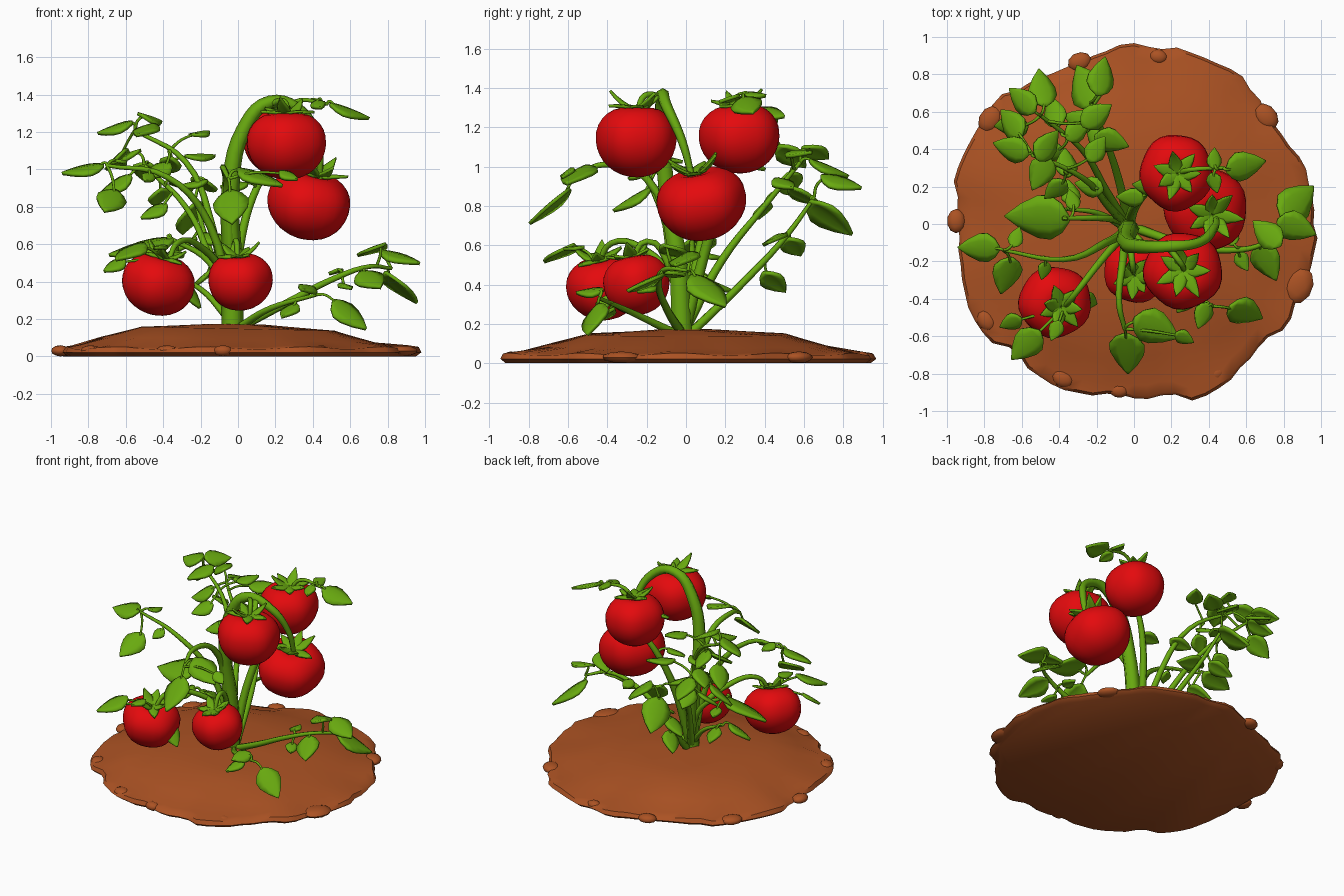
import bpy, bmesh, math, random
from mathutils import Vector, Matrix

if "Cube" in bpy.data.objects:
    bpy.data.objects.remove(bpy.data.objects["Cube"])
random.seed(4)
Z = Vector((0, 0, 1))

def material(name, rgb):
    m = bpy.data.materials.new(name)
    m.diffuse_color = (*rgb, 1)
    m.use_nodes = True
    m.node_tree.nodes["Principled BSDF"].inputs["Base Color"].default_value = m.diffuse_color
    return m
RED = material("tomato_red", (0.78, 0.003, 0.004))
GREEN = material("leaf_green", (0.14, 0.40, 0.005))
BROWN = material("soil_brown", (0.41, 0.085, 0.017))

def finish(bm, name, mat, thick=0):
    bmesh.ops.recalc_face_normals(bm, faces=bm.faces)
    me = bpy.data.meshes.new(name)
    bm.to_mesh(me)
    bm.free()
    me.materials.append(mat)
    ob = bpy.data.objects.new(name, me)
    bpy.context.collection.objects.link(ob)
    for p in me.polygons:
        p.use_smooth = True
    if thick:
        s = ob.modifiers.new("thickness", 'SOLIDIFY')
        s.thickness = thick
        s.offset = 0
    return ob

# soil mound: lofted rings with a ragged, lumpy rim
def soil():
    bm = bmesh.new()
    n = 80
    prof = [(.955, 0), (.985, .022), (.97, .045), (.91, .054), (.76, .09), (.55, .148), (.35, .158), (.12, .172)]
    jag = [random.uniform(-.035, .022) for _ in range(n // 2)]
    rings = []
    for k, (r, z) in enumerate(prof):
        ring = []
        for i in range(n):
            a = 2 * math.pi * i / n
            rag = (jag[i // 2] + .012 * math.sin(5 * a + 1) + .01 * math.sin(9 * a)) if k < 4 else .03 * math.sin(4 * a + k)
            zz = z + (.007 * math.sin(11 * a + 2) if k in (2, 3) else 0)
            if k >= 4:
                zz -= .02 * math.cos(a) * r
            ring.append(bm.verts.new(((r + rag) * math.cos(a) * .985, (r + rag) * math.sin(a) * .97, zz)))
        rings.append(ring)
    for a, b in zip(rings, rings[1:]):
        for i in range(n):
            j = (i + 1) % n
            bm.faces.new((a[i], a[j], b[j], b[i]))
    bm.faces.new(rings[0])
    bm.faces.new(rings[-1])
    # clods on the rim
    for deg, r, s in [(-21, .94, .08), (-146, .95, .05), (-114, .93, .05), (-95, .92, .04), (40, .92, .06),
                      (82, .93, .04), (143, .96, .06), (-62, .93, .045), (179, .95, .05), (108, .94, .05)]:
        a = math.radians(deg)
        m = Matrix.Translation((r * math.cos(a), r * math.sin(a) * .97, .03)) @ Matrix.Rotation(a, 4, 'Z') \
            @ Matrix.Diagonal((s, s * 1.3, .03, 1))
        bmesh.ops.create_icosphere(bm, subdivisions=2, radius=1, matrix=m)
    ob = finish(bm, "soil_mound", BROWN)
    bpy.context.view_layer.objects.active = ob
    ob.select_set(True)
    bpy.ops.object.shade_smooth_by_angle(angle=math.radians(45))
    ob.select_set(False)
soil()

# one folded, drooping leaf blade, rolled about its midrib towards `up`
def add_leaf(bm, base, d, length, width, droop=.1, fold=.2, up=Z):
    d = d.normalized()
    side = d.cross(up).normalized()
    nor = side.cross(d)
    rows = []
    for t, w in [(0, .12), (.12, .65), (.3, 1), (.5, .95), (.75, .58), (.92, .2), (1, .02)]:
        c = base + d * length * t - nor * droop * length * t * t
        w *= width / 2
        rows.append([bm.verts.new(c + side * w * s - nor * fold * w * abs(s)) for s in (-1, -.5, 0, .5, 1)])
    for a, b in zip(rows, rows[1:]):
        for i in range(4):
            bm.faces.new((a[i], a[i + 1], b[i + 1], b[i]))

# squashed, lobed fruit with a star calyx
def tomato(name, c, rad, tilt):
    bm = bmesh.new()
    bmesh.ops.create_uvsphere(bm, u_segments=28, v_segments=16, radius=1)
    for v in bm.verts:
        a = math.atan2(v.co.y, v.co.x)
        h = math.hypot(v.co.x, v.co.y)
        z = v.co.z
        f = 1 + .025 * math.cos(5 * a + c[0] * 9) * h + .06 * z * (1 - abs(z))
        v.co.x *= f
        v.co.y *= f
        if z > 0:
            v.co.z = z ** .85 * 1.02 - .22 * math.exp(-(h / .3) ** 2)
    rot = Z.rotation_difference(Vector((*tilt, 1)).normalized()).to_matrix().to_4x4()
    m = Matrix.Translation(c) @ rot
    bm.transform(m @ Matrix.Diagonal((*rad, 1)))
    finish(bm, name, RED)
    bm = bmesh.new()
    for i in range(7):
        a = 2 * math.pi * i / 7 + random.uniform(-.15, .15)
        add_leaf(bm, Vector((0, 0, rad[2] * .87)), Vector((math.cos(a), math.sin(a), .36)),
                 rad[0] * random.uniform(.6, .78), .07, random.choice((-.25, .1, .25)))
    bm.transform(m)
    finish(bm, name + "_calyx", GREEN, .014)

tomato("tomato_top_front", (.262, -.25, 1.13), (.212, .205, .185), (0, 0))
tomato("tomato_top_back", (.225, .275, 1.145), (.195, .205, .18), (.05, -.05))
tomato("tomato_middle", (.38, .08, .81), (.222, .228, .185), (.25, -.2))
tomato("tomato_low_left", (-.425, -.415, .385), (.195, .19, .165), (.25, -.2))
tomato("tomato_low_front", (.01, -.25, .40), (.172, .168, .155), (-.05, -.2))

# tapered stem plus leaf stalks and blades; leaf = x, y, z centre, length, slope
def branch(name, pts, r0, r1, leaves=()):
    pts = [Vector(p) for p in pts]
    cu = bpy.data.curves.new(name, 'CURVE')
    cu.dimensions = '3D'
    cu.bevel_depth = 1
    cu.bevel_resolution = 1
    cu.use_fill_caps = True
    cu.resolution_u = 5

    def spline(ps, a, b):
        s = cu.splines.new('BEZIER')
        s.bezier_points.add(len(ps) - 1)
        for i, (bp, p) in enumerate(zip(s.bezier_points, ps)):
            bp.co = p
            bp.radius = a + (b - a) * i / (len(ps) - 1)
            bp.handle_left_type = bp.handle_right_type = 'AUTO'
    spline(pts, r0, r1)
    samples = [a.lerp(b, k / 6) for a, b in zip(pts[1:], pts[2:]) for k in range(7)]
    bm = bmesh.new()
    for i, (x, y, z, length, slope) in enumerate(leaves):
        c = Vector((x, y, z))
        near = min(samples, key=lambda s: (s - c).length - .35 * s.xy.length)
        flat = Vector((c.x - near.x, c.y - near.y, 0)).normalized() + .5 * Vector((x, y, 0)).normalized()
        d = (flat.normalized() + Z * (slope - .1)).normalized()
        length *= 1.14
        base = c - d * length * .5
        spline([near, near.lerp(base, .5) + Z * .015, base + d * .03], max(.009, r1 * .6), .007)
        add_leaf(bm, base, d, length, length * .7, up=Z + Vector((.3 if i % 2 else -.2, -.35, 0)))
    ob = bpy.data.objects.new(name, cu)
    bpy.context.collection.objects.link(ob)
    cu.materials.append(GREEN)
    bpy.context.view_layer.objects.active = ob
    ob.select_set(True)
    bpy.ops.object.convert(target='MESH')
    bpy.ops.object.shade_smooth()
    ob.select_set(False)
    if leaves:
        finish(bm, name + "_leaves", GREEN, .018)
    else:
        bm.free()

branch("main_stem", [(-.03, -.02, .1), (-.03, -.04, .5), (-.04, -.1, .9), (.03, -.12, 1.21), (.17, -.12, 1.36),
                     (.34, -.1, 1.31), (.43, -.02, 1.13), (.44, .03, .95)], .06, .016)
branch("top_front_stalk", [(.18, -.12, 1.35), (.25, -.21, 1.36), (.27, -.25, 1.27)], .018, .014)
branch("top_back_stem", [(-.03, 0, .2), (.02, .12, .65), (.1, .2, .9), (.19, .25, 1.05)], .03, .018,
       [(.06, .2, 1.2, .12, .2), (-.02, .14, .92, .13, .1)])
branch("top_back_sprig", [(.24, .27, 1.27), (.3, .29, 1.36), (.48, .3, 1.35)], .016, .01,
       [(.6, .31, 1.32, .2, -.15), (.43, .35, 1.37, .1, .1), (.43, .22, 1.35, .1, -.1)])
branch("low_left_stem", [(-.04, -.04, .4), (-.18, -.2, .57), (-.32, -.38, .61), (-.38, -.455, .48)], .022, .013,
       [(-.58, -.65, .57, .2, -.2), (-.66, -.53, .49, .12, -.3), (-.42, -.57, .59, .1, .1), (-.24, -.42, .33, .14, -1.2)])
branch("low_front_stalk", [(-.03, -.06, .45), (-.01, -.2, .62), (0, -.28, .48)], .02, .013)
branch("left_branch", [(-.04, -.03, .2), (-.15, -.1, .7), (-.38, -.19, .96), (-.7, -.14, 1.02)], .027, .01,
       [(-.83, -.13, 1.01, .2, 0), (-.68, -.28, .84, .2, -.35), (-.63, -.07, 1.04, .1, 0), (-.48, -.25, .96, .09, -.2)])
branch("left_low_branch", [(-.03, 0, .2), (-.15, .03, .5), (-.38, .03, .64)], .024, .012,
       [(-.52, .03, .6, .31, -.05), (-.33, .13, .55, .1, 0)])
branch("front_branch", [(-.04, -.06, .5), (-.06, -.2, .94), (-.08, -.42, 1.01), (-.05, -.56, .95)], .026, .012,
       [(-.04, -.7, .81, .24, -.6), (.12, -.56, .97, .24, -.15), (.27, -.61, .97, .1, -.2)])
branch("right_branch", [(0, -.02, .15), (.25, -.1, .28), (.5, -.14, .41), (.7, -.1, .48), (.82, .01, .47)], .026, .009,
       [(.88, .12, .38, .25, -.45), (.87, -.02, .54, .2, -.1), (.71, -.21, .42, .2, -.2), (.71, -.05, .58, .18, -.1),
        (.52, -.06, .46, .1, .1), (.58, -.2, .38, .1, 0)])
branch("right_front_branch", [(0, -.05, .15), (.18, -.28, .26), (.42, -.44, .33)], .022, .01,
       [(.6, -.48, .23, .21, -.6), (.37, -.49, .37, .13, .1), (.27, -.42, .25, .13, -.3)])
branch("back_left_high_branch", [(-.05, 0, .2), (-.14, .1, .7), (-.28, .25, 1.04), (-.55, .38, 1.21)], .026, .01,
       [(-.66, .4, 1.23, .18, -.1), (-.46, .42, 1.28, .17, 0), (-.5, .27, 1.22, .18, -.1), (-.36, .33, 1.03, .15, -.3),
        (-.66, .54, 1.06, .18, -.4), (-.42, .18, 1.0, .14, -.3), (-.2, .4, 1.2, .14, .3), (-.24, .2, .93, .14, 0)])
branch("back_left_middle_branch", [(-.05, .01, .2), (-.15, .18, .52), (-.28, .4, .8), (-.5, .58, 1.02)], .026, .01,
       [(-.6, .66, 1.08, .17, -.1), (-.49, .73, 1.0, .19, -.2), (-.43, .6, .86, .16, -.3), (-.66, .52, .92, .18, -.4),
        (-.3, .5, .92, .14, -.1), (-.45, .38, .78, .14, -.3), (-.2, .58, 1.08, .17, .2)])
branch("back_branch", [(-.03, .02, .15), (-.1, .3, .42), (-.18, .52, .66), (-.23, .65, .84)], .025, .01,
       [(-.27, .74, .75, .25, -.5), (-.17, .79, .93, .19, -.1), (-.12, .44, .64, .17, 0), (-.3, .55, .6, .16, -.3),
        (-.2, .45, .42, .16, -.4)])
# low foliage by the stem
branch("left_under_branch", [(-.05, -.02, .2), (-.2, .06, .36), (-.36, .08, .44)], .02, .01,
       [(-.48, .05, .42, .16, -.3), (-.34, .17, .4, .13, -.2)])
